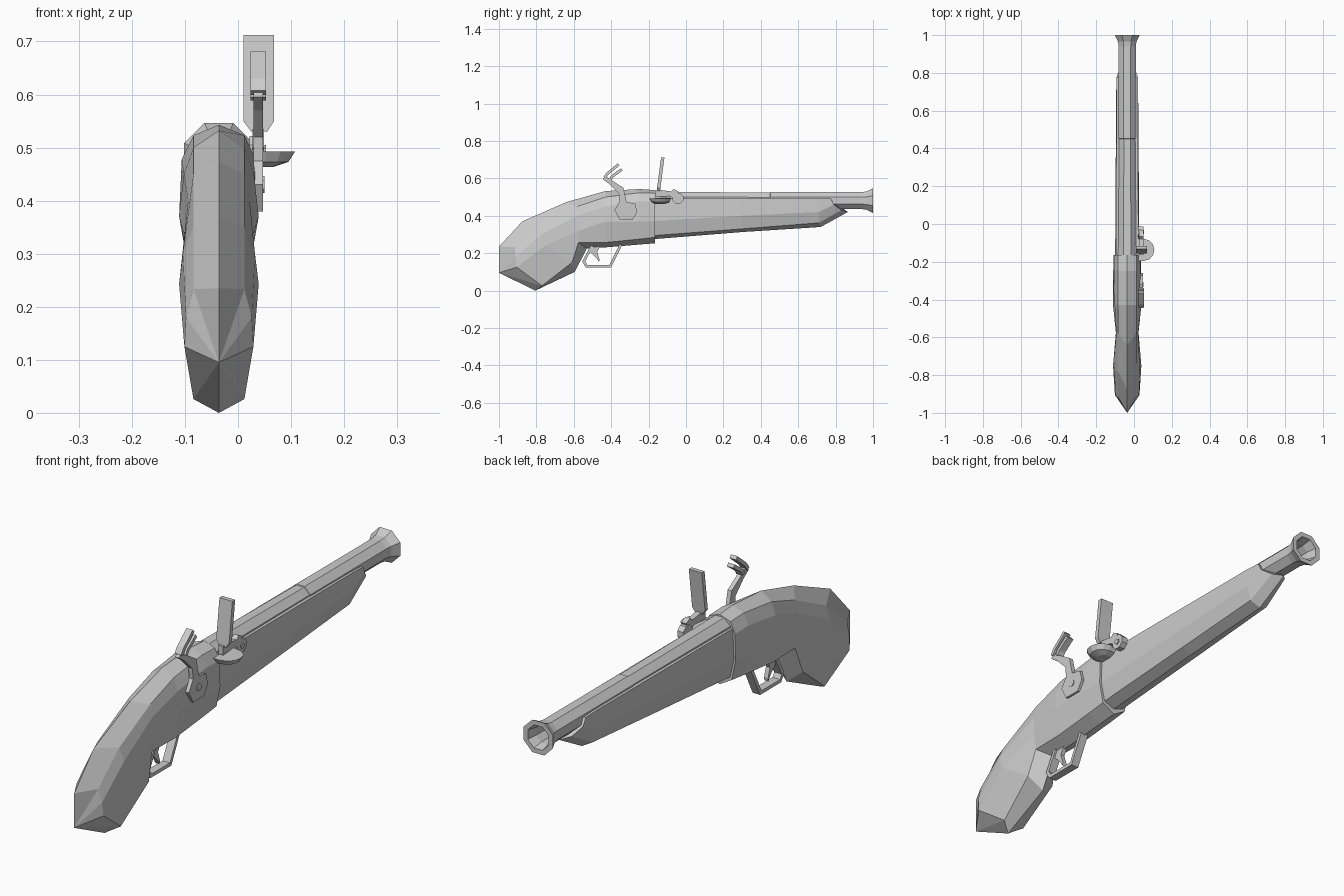
import bpy, bmesh, math
from mathutils import Vector

if "Cube" in bpy.data.objects:
    bpy.data.objects.remove(bpy.data.objects["Cube"])

CX = -0.036  # x of the pistol's symmetry plane


def finish(name, bm):
    bmesh.ops.recalc_face_normals(bm, faces=bm.faces)
    me = bpy.data.meshes.new(name)
    bm.to_mesh(me)
    bm.free()
    ob = bpy.data.objects.new(name, me)
    bpy.context.collection.objects.link(ob)
    return ob


def loft(name, rings, tip=None):
    """Skin half-sections (half width, y, z), mirrored about CX."""
    bm = bmesh.new()
    loops = []
    for r in rings:
        pts = [(CX + x, y, z) for x, y, z in r]
        pts += [(CX - x, y, z) for x, y, z in r[-2:0:-1]]
        loops.append([bm.verts.new(p) for p in pts])
    n = len(loops[0])
    for a, b in zip(loops, loops[1:]):
        for i in range(n):
            j = (i + 1) % n
            bm.faces.new((a[i], a[j], b[j], b[i]))
    if tip:
        c = bm.verts.new((CX, *tip))
        for i in range(n):
            bm.faces.new((c, loops[0][i], loops[0][(i + 1) % n]))
    else:
        bm.faces.new(loops[0])
    bm.faces.new(loops[-1])
    return finish(name, bm)


def plate(name, outline, x0, x1):
    """Extrude a (y, z) outline from x0 to x1."""
    bm = bmesh.new()
    f = bm.faces.new([bm.verts.new((x0, y, z)) for y, z in outline])
    ext = bmesh.ops.extrude_face_region(bm, geom=[f])
    bmesh.ops.translate(bm, vec=(x1 - x0, 0, 0),
                        verts=[v for v in ext['geom'] if isinstance(v, bmesh.types.BMVert)])
    return finish(name, bm)


def disc(cy, cz, r, n=8):
    return [(cy + r * math.cos(math.tau * (i + .5) / n),
             cz + r * math.sin(math.tau * (i + .5) / n)) for i in range(n)]


def strip(path, t):
    """Outline of constant thickness around an open (y, z) path."""
    p = [Vector(q) for q in path]
    left, right = [], []
    for i, q in enumerate(p):
        a = (q - p[i - 1]).normalized() if i else (p[1] - q).normalized()
        b = (p[i + 1] - q).normalized() if i < len(p) - 1 else a
        m = (a + b).normalized()
        nrm = Vector((-m.y, m.x)) * (t / 2 / max(m.dot(a), .5))
        left.append(q + nrm)
        right.append(q - nrm)
    return [tuple(v) for v in left + right[::-1]]


# Grip and rear stock
loft("stock_grip", [
    [(0, -1, .235), (.048, -.915, .233), (.062, -.91, .18), (.065, -.905, .125), (.048, -.77, .026), (0, -.805, 0)],
    [(0, -.875, .37), (.048, -.78, .35), (.068, -.775, .30), (.075, -.75, .243), (.062, -.61, .15), (0, -.595, .10)],
    [(0, -.64, .473), (.048, -.58, .45), (.058, -.58, .40), (.060, -.575, .32), (.052, -.575, .257), (0, -.53, .225)],
    [(0, -.43, .532), (.048, -.43, .50), (.066, -.43, .45), (.075, -.43, .37), (.055, -.43, .257), (0, -.43, .231)],
    [(0, -.25, .543), (.048, -.25, .523), (.070, -.25, .478), (.074, -.25, .37), (.055, -.25, .275), (0, -.25, .246)],
    [(0, -.165, .537), (.048, -.165, .52), (.069, -.165, .475), (.072, -.165, .37), (.055, -.165, .285), (0, -.165, .253)],
], tip=(-1, .095))

# Fore-stock under the barrel
loft("fore_stock", [
    [(0, -.2, .49), (.059, -.2, .495), (.064, -.2, .37), (.047, -.2, .292), (0, -.2, .273)],
    [(0, .3, .49), (.058, .3, .495), (.061, .3, .40), (.044, .3, .33), (0, .3, .313)],
    [(0, .71, .49), (.057, .71, .495), (.058, .71, .42), (.041, .71, .362), (0, .72, .34)],
    [(0, .78, .485), (.056, .775, .492), (.054, .79, .46), (.032, .83, .43), (0, .865, .42)],
])

# Octagonal barrel with flared, hollow muzzle
bm = bmesh.new()
prev = None
for y, r in [(-.2, .052), (.45, .046), (.452, .049), (.94, .049), (.965, .053),
             (1, .071), (1, .051), (.96, .041), (.8, .039)]:
    ring = [bm.verts.new((CX + px, y, pz)) for px, pz in disc(0, .481, r)]
    if prev:
        for i in range(8):
            bm.faces.new((prev[i], prev[(i + 1) % 8], ring[(i + 1) % 8], ring[i]))
    else:
        bm.faces.new(ring)
    prev = ring
bm.faces.new(prev)
finish("barrel", bm)

# Hammer: swan neck with round base, pivot screw and two jaws
plate("hammer_body", [(-.383, .43), (-.355, .475), (-.36, .52), (-.41, .57), (-.445, .595),
                      (-.43, .612), (-.395, .588), (-.335, .55), (-.318, .475), (-.272, .465),
                      (-.26, .42), (-.285, .38), (-.355, .38)], .029, .047)
plate("hammer_screw", disc(-.32, .43, .016, 6), .046, .050)
plate("hammer_upper_jaw", strip([(-.435, .603), (-.42, .625), (-.36, .675)], .015), .024, .053)
plate("hammer_lower_jaw", strip([(-.405, .592), (-.395, .61), (-.343, .648)], .015), .024, .053)

# Frizzen: striking plate, arm and pivot
bm = bmesh.new()
face = [(.025, .53), (.055, .53), (.068, .55), (.068, .712), (.01, .712), (.01, .55)]
rows = [[bm.verts.new((x, -.148 + off + (z - .53) * .13, z)) for x, z in face] for off in (-.009, .009)]
for i in range(6):
    j = (i + 1) % 6
    bm.faces.new((rows[0][i], rows[0][j], rows[1][j], rows[1][i]))
for row in rows:
    bm.faces.new(row)
finish("frizzen_plate", bm)
plate("frizzen_arm", [(-.165, .535), (-.165, .50), (-.09, .505), (-.06, .49), (-.04, .53), (-.065, .543),
                      (-.08, .53), (-.13, .537)], .027, .049)
plate("frizzen_pivot", disc(-.043, .493, .031), .022, .049)
plate("frizzen_screw", disc(-.043, .493, .012, 6), .048, .053)

# Flash pan: half-round bowl on the side of the stock
bm = bmesh.new()
rows = []
for z, reach, half in [(.493, .055, .058), (.473, .042, .047), (.463, .012, .025)]:
    arc = [(.053 + reach * math.sin(math.pi * i / 6), -.137 - half * math.cos(math.pi * i / 6)) for i in range(7)]
    arc = [(.015, arc[0][1])] + arc + [(.015, arc[-1][1])]
    rows.append([bm.verts.new((x, y, z)) for x, y in arc])
for a, b in zip(rows, rows[1:]):
    for i in range(9):
        j = (i + 1) % 9
        bm.faces.new((a[i], a[j], b[j], b[i]))
bm.faces.new(rows[0])
bm.faces.new(rows[-1])
finish("flash_pan", bm)

# Trigger and its guard
plate("trigger_guard", strip([(-.50, .245), (-.547, .155), (-.532, .131), (-.405, .131), (-.348, .245)], .014),
      CX - .017, CX + .017)
plate("trigger", [(-.52, .245), (-.51, .205), (-.48, .175), (-.465, .152), (-.462, .165),
                  (-.475, .205), (-.455, .245)], CX - .009, CX + .009)
